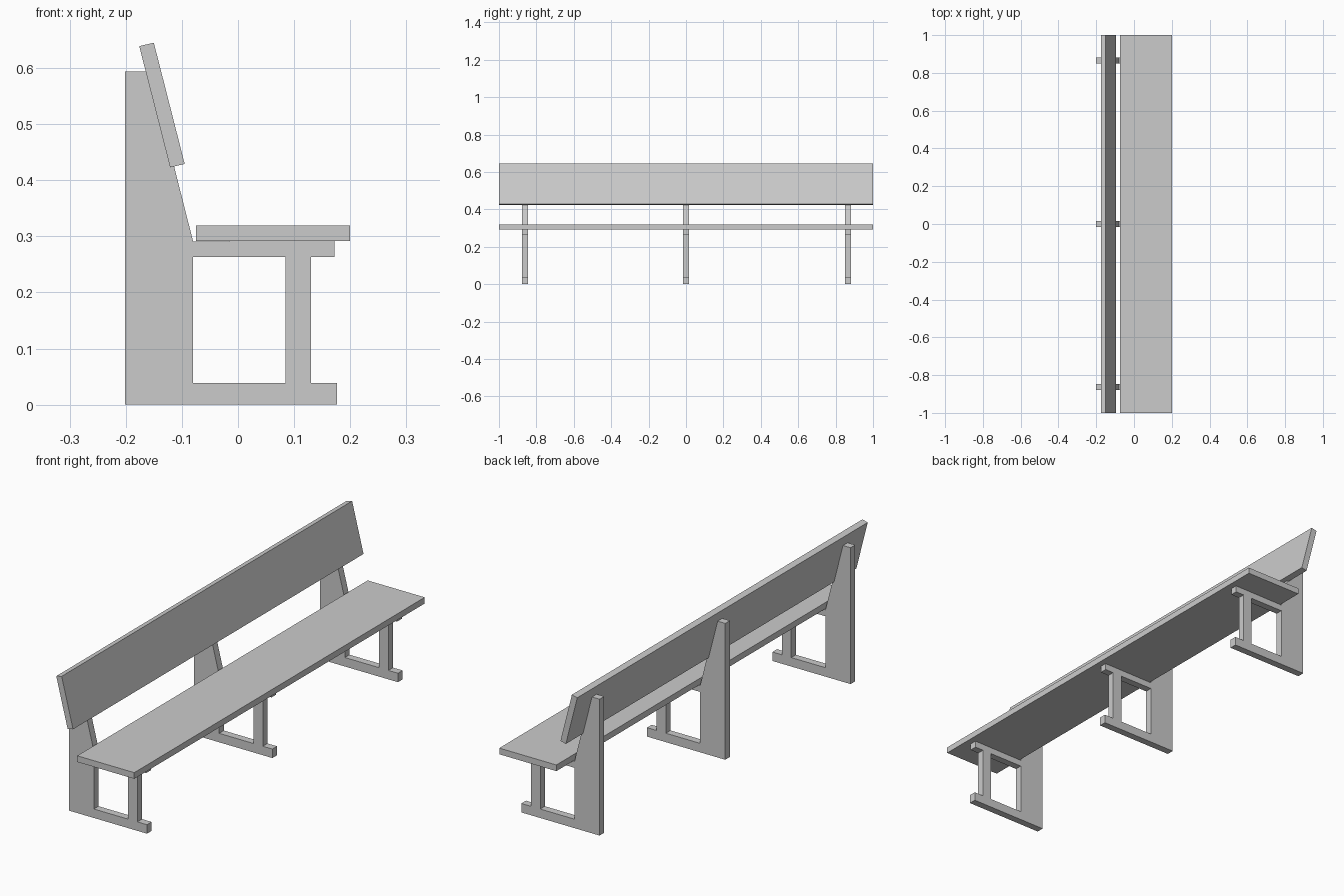
import bpy, bmesh

if "Cube" in bpy.data.objects:
    bpy.data.objects.remove(bpy.data.objects["Cube"])


def extrude_profile(name, loops, y_mid, depth):
    """Fill XZ outlines (outer loop, then holes) and extrude along y."""
    bm = bmesh.new()
    edges = []
    for loop in loops:
        vs = [bm.verts.new((x, -depth / 2, z)) for x, z in loop]
        edges += [bm.edges.new((vs[i - 1], vs[i])) for i in range(len(vs))]
    if len(loops) == 1:
        bm.faces.new(bm.verts[:])
    else:
        bmesh.ops.triangle_fill(bm, edges=edges, use_beauty=True, normal=(0, -1, 0))
    out = bmesh.ops.extrude_face_region(bm, geom=bm.faces[:])
    moved = [g for g in out["geom"] if isinstance(g, bmesh.types.BMVert)]
    bmesh.ops.translate(bm, vec=(0, depth, 0), verts=moved)
    bmesh.ops.recalc_face_normals(bm, faces=bm.faces[:])
    mesh = bpy.data.meshes.new(name)
    bm.to_mesh(mesh)
    bm.free()
    ob = bpy.data.objects.new(name, mesh)
    ob.location.y = y_mid
    bpy.context.collection.objects.link(ob)
    return ob


# Seat plank
extrude_profile("seat", [[(-0.075, 0.292), (0.2, 0.292), (0.2, 0.319), (-0.075, 0.319)]], 0, 2)

# Leaning backrest plank
extrude_profile("backrest", [[(-0.121, 0.423), (-0.095, 0.429), (-0.15, 0.645), (-0.176, 0.639)]], 0, 2)

# Side frames: tapered upright, foot, post and seat support around an opening
outer = [(-0.201, 0), (0.176, 0), (0.176, 0.039), (0.13, 0.039), (0.13, 0.263),
         (0.172, 0.263), (0.172, 0.292), (-0.08, 0.291), (-0.157, 0.594), (-0.201, 0.594)]
opening = [(-0.08, 0.039), (0.085, 0.039), (0.085, 0.263), (-0.08, 0.263)]
for label, y in (("front", -0.862), ("middle", 0.001), ("back", 0.866)):
    extrude_profile(label + "_frame", [outer, opening], y, 0.032)
